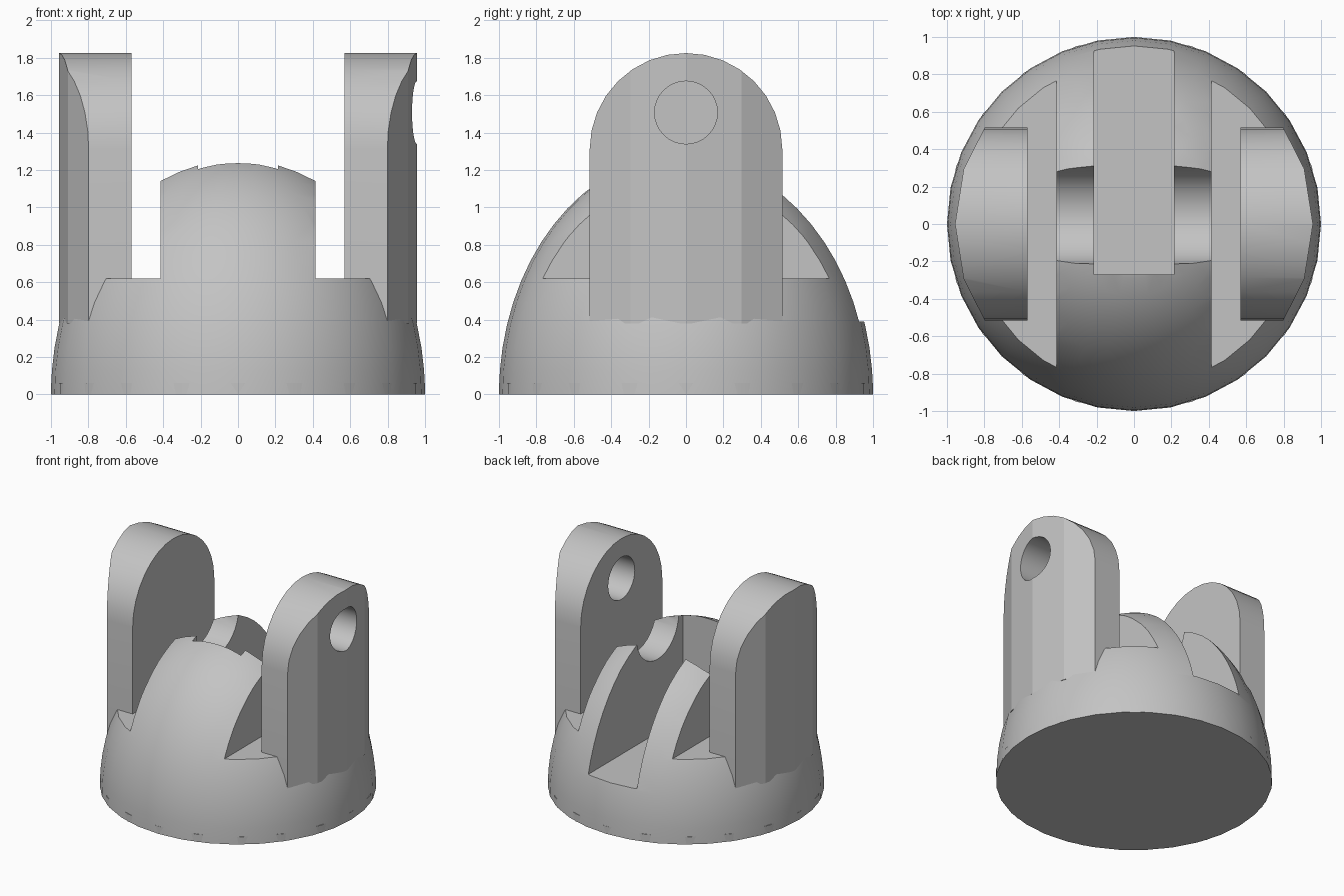
import bpy, bmesh
from math import pi, sin, cos, radians
from mathutils import Matrix, Vector

default = bpy.data.objects.get("Cube")
if default:
    bpy.data.objects.remove(default, do_unlink=True)

grey = bpy.data.materials.new("plain grey")
grey.use_nodes = True
GREY = (0.55, 0.55, 0.55, 1)
grey.diffuse_color = GREY
grey.node_tree.nodes["Principled BSDF"].inputs["Base Color"].default_value = GREY


def finish(name, bm):
    bmesh.ops.recalc_face_normals(bm, faces=bm.faces)
    mesh = bpy.data.meshes.new(name)
    bm.to_mesh(mesh)
    bm.free()
    mesh.materials.append(grey)
    obj = bpy.data.objects.new(name, mesh)
    bpy.context.collection.objects.link(obj)
    return obj


def box(name, low, high):
    bm = bmesh.new()
    low, high = Vector(low), Vector(high)
    bmesh.ops.create_cube(bm, size=1)
    bmesh.ops.scale(bm, vec=high - low, verts=bm.verts)
    bmesh.ops.translate(bm, vec=(low + high) / 2, verts=bm.verts)
    return finish(name, bm)


def cylinder(name, radius, depth, centre, sides, along_x=False):
    bm = bmesh.new()
    bmesh.ops.create_cone(bm, cap_ends=True, segments=sides, radius1=radius,
                          radius2=radius, depth=depth)
    if along_x:
        bmesh.ops.rotate(bm, matrix=Matrix.Rotation(pi / 2, 3, 'Y'), verts=bm.verts)
    bmesh.ops.translate(bm, vec=centre, verts=bm.verts)
    return finish(name, bm)


def select_only(obj):
    bpy.ops.object.select_all(action='DESELECT')
    obj.select_set(True)
    bpy.context.view_layer.objects.active = obj


def boolean(obj, cutter, operation='DIFFERENCE'):
    select_only(obj)
    mod = obj.modifiers.new("cut", 'BOOLEAN')
    mod.operation, mod.solver, mod.object = operation, 'EXACT', cutter
    bpy.ops.object.modifier_apply(modifier=mod.name)
    bpy.data.objects.remove(cutter, do_unlink=True)


def smooth(obj, degrees):
    select_only(obj)
    bpy.ops.object.shade_smooth_by_angle(angle=radians(degrees))


# Dome: upper half of a stretched sphere
bm = bmesh.new()
bmesh.ops.create_uvsphere(bm, u_segments=32, v_segments=32, radius=1)
bmesh.ops.scale(bm, vec=(1, 1, 1.285), verts=bm.verts)
lower = [v for v in bm.verts if v.co.z < -0.001]
bmesh.ops.delete(bm, geom=lower, context='VERTS')
bmesh.ops.holes_fill(bm, edges=[e for e in bm.edges if e.is_boundary], sides=0)
dome = finish("dome", bm)

# Side ledges, rear slot and the cross groove
boolean(dome, box("ledge_cutter", (0.415, -1.5, 0.62), (1.5, 1.5, 2)))
boolean(dome, box("ledge_cutter", (-1.5, -1.5, 0.62), (-0.415, 1.5, 2)))
boolean(dome, box("slot_cutter", (-0.215, -0.27, 0.39), (0.215, 1.5, 2)))
boolean(dome, cylinder("groove_cutter", 0.265, 2, (0, 0.05, 1.24), 32, True))
smooth(dome, 22)

# Base disc
base = cylinder("base_disc", 1, 0.06, (0, 0, 0.03), 20)
smooth(base, 22)


# Uprights: round-topped slabs trimmed to a many-sided outer wall
def upright(name, side):
    half, spring, foot = 0.515, 1.31, 0.38
    arc = [(half * cos(pi * i / 16), spring + half * sin(pi * i / 16)) for i in range(17)]
    outline = [(half, foot)] + arc + [(-half, foot)]
    bm = bmesh.new()
    face = bm.faces.new([bm.verts.new((side * 0.57, y, z)) for y, z in outline])
    moved = bmesh.ops.extrude_face_region(bm, geom=[face])["geom"]
    bmesh.ops.translate(bm, vec=(side * 0.5, 0, 0),
                        verts=[g for g in moved if isinstance(g, bmesh.types.BMVert)])
    slab = finish(name, bm)
    boolean(slab, cylinder("wall_trimmer", 0.957, 4, (0, 0, 1), 20), 'INTERSECT')
    return slab


left_upright = upright("left_upright", 1)
right_upright = upright("right_upright", -1)

# Pin hole through one upright only
boolean(left_upright, cylinder("hole_cutter", 0.168, 1, (0.8, 0, 1.507), 32, True))
for part in (left_upright, right_upright):
    smooth(part, 15)
